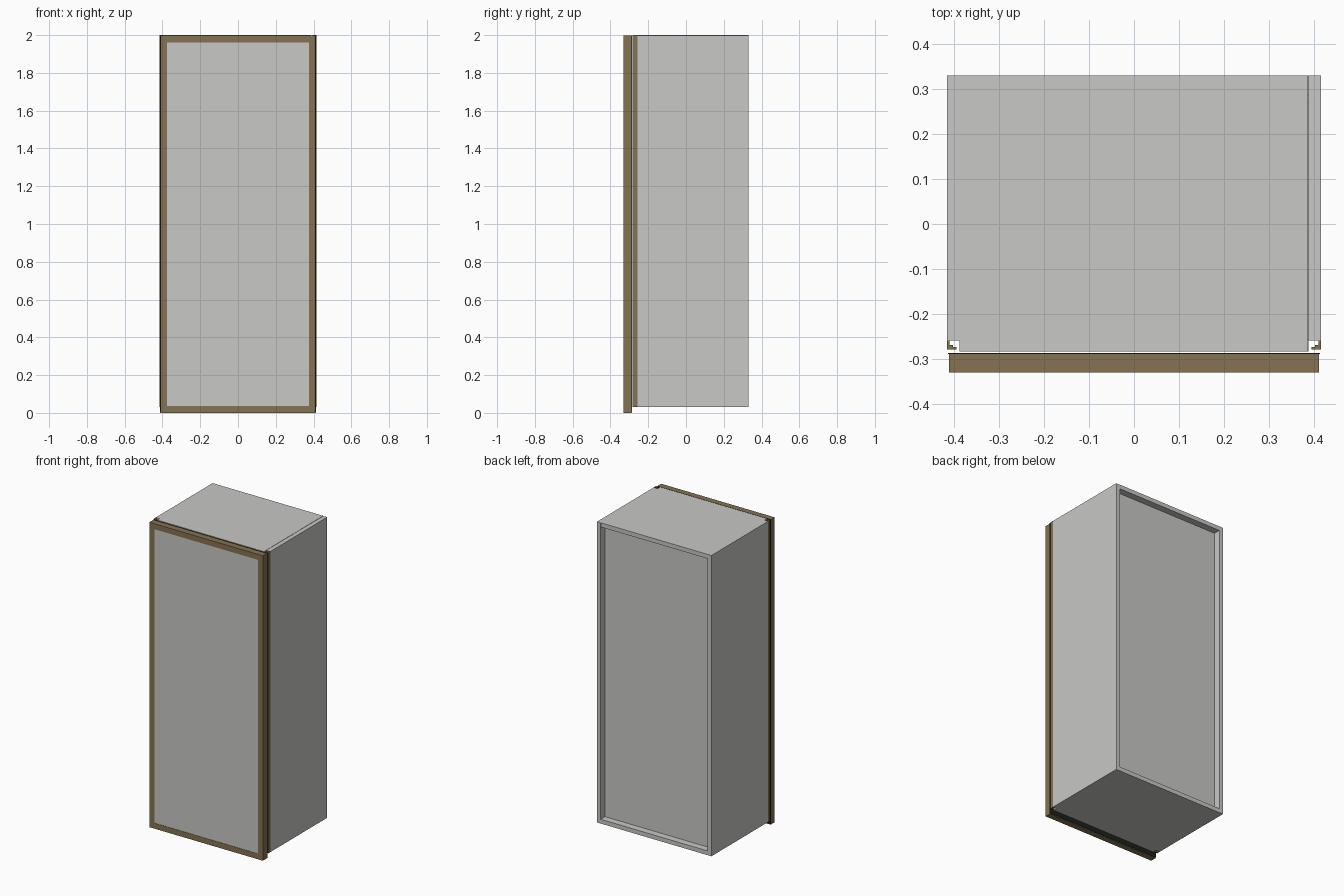
import bpy, bmesh

if "Cube" in bpy.data.objects:
    bpy.data.objects.remove(bpy.data.objects["Cube"])


def material(name, rgb):
    m = bpy.data.materials.new(name)
    m.diffuse_color = (*rgb, 1.0)
    m.use_nodes = True
    m.node_tree.nodes["Principled BSDF"].inputs["Base Color"].default_value = m.diffuse_color
    return m


GREY = material("light grey panel", (0.578, 0.578, 0.565))
BROWN = material("bronze brown", (0.235, 0.171, 0.084))
BLACK = material("black seal", (0.012, 0.016, 0.012))


def prism(name, outline, z0, z1, mat):
    """Extrude an xy outline from z0 to z1."""
    bm = bmesh.new()
    face = bm.faces.new([bm.verts.new((x, y, z0)) for x, y in outline])
    res = bmesh.ops.extrude_face_region(bm, geom=[face])
    top = [v for v in res["geom"] if isinstance(v, bmesh.types.BMVert)]
    bmesh.ops.translate(bm, verts=top, vec=(0, 0, z1 - z0))
    bmesh.ops.recalc_face_normals(bm, faces=bm.faces)
    mesh = bpy.data.meshes.new(name)
    bm.to_mesh(mesh)
    bm.free()
    mesh.materials.append(mat)
    ob = bpy.data.objects.new(name, mesh)
    bpy.context.collection.objects.link(ob)
    return ob


def box(name, x0, x1, y0, y1, z0, z1, mat):
    return prism(name, [(x0, y0), (x1, y0), (x1, y1), (x0, y1)], z0, z1, mat)


W, IN = 0.415, 0.387            # outer and inner half widths
BACK, SIDE_F, FRONT = 0.33, -0.258, -0.283
BOT, TOP, T = 0.03, 2.0, 0.028

# Cabinet carcass: the left side sits under the top, the right side runs up
box("left_side", -W, -IN, SIDE_F, BACK, BOT, TOP - T, GREY)
box("right_side", IN, W, SIDE_F, BACK, BOT, TOP - 0.001, GREY)
prism("top_panel", [(-W, SIDE_F), (-IN, SIDE_F), (-IN, FRONT), (IN - 0.001, FRONT),
                    (IN - 0.001, BACK), (-W, BACK)], TOP - T, TOP, GREY)
box("bottom_panel", -IN, IN, FRONT, BACK, BOT, BOT + T, GREY)
box("back_panel", -IN, IN, BACK - 0.06, BACK - 0.045, BOT + T, TOP - T, GREY)
box("front_infill", -IN, IN, FRONT, FRONT + 0.028, BOT + T, TOP - T, GREY)

# L-shaped trims on the front corners
for s, side in ((-1, "left"), (1, "right")):
    prism(side + "_corner_trim",
          [(s * W, SIDE_F), (s * W, -0.279), (s * 0.394, -0.279),
           (s * 0.394, -0.273), (s * 0.402, -0.273), (s * 0.402, -0.268),
           (s * 0.409, -0.268), (s * 0.409, SIDE_F)], BOT, TOP, BROWN)

# Door: seal plate, frame and flush panel
DW, DF, DB, FR = 0.411, -0.33, -0.289, 0.036
box("door_seal", -0.413, 0.413, DB, -0.2865, 0.003, 1.999, BLACK)
for s, side in ((-1, "left"), (1, "right")):
    a, b = sorted((s * DW, s * (DW - FR)))
    box(side + "_door_stile", a, b, DF, DB, 0, 1.997, BROWN)
box("bottom_door_rail", -DW + FR, DW - FR, DF, DB, 0, FR, BROWN)
box("top_door_rail", -DW + FR, DW - FR, DF, DB, 1.997 - FR, 1.997, BROWN)
box("door_panel", -DW + FR, DW - FR, DF + 0.002, DB, FR, 1.997 - FR, GREY)
